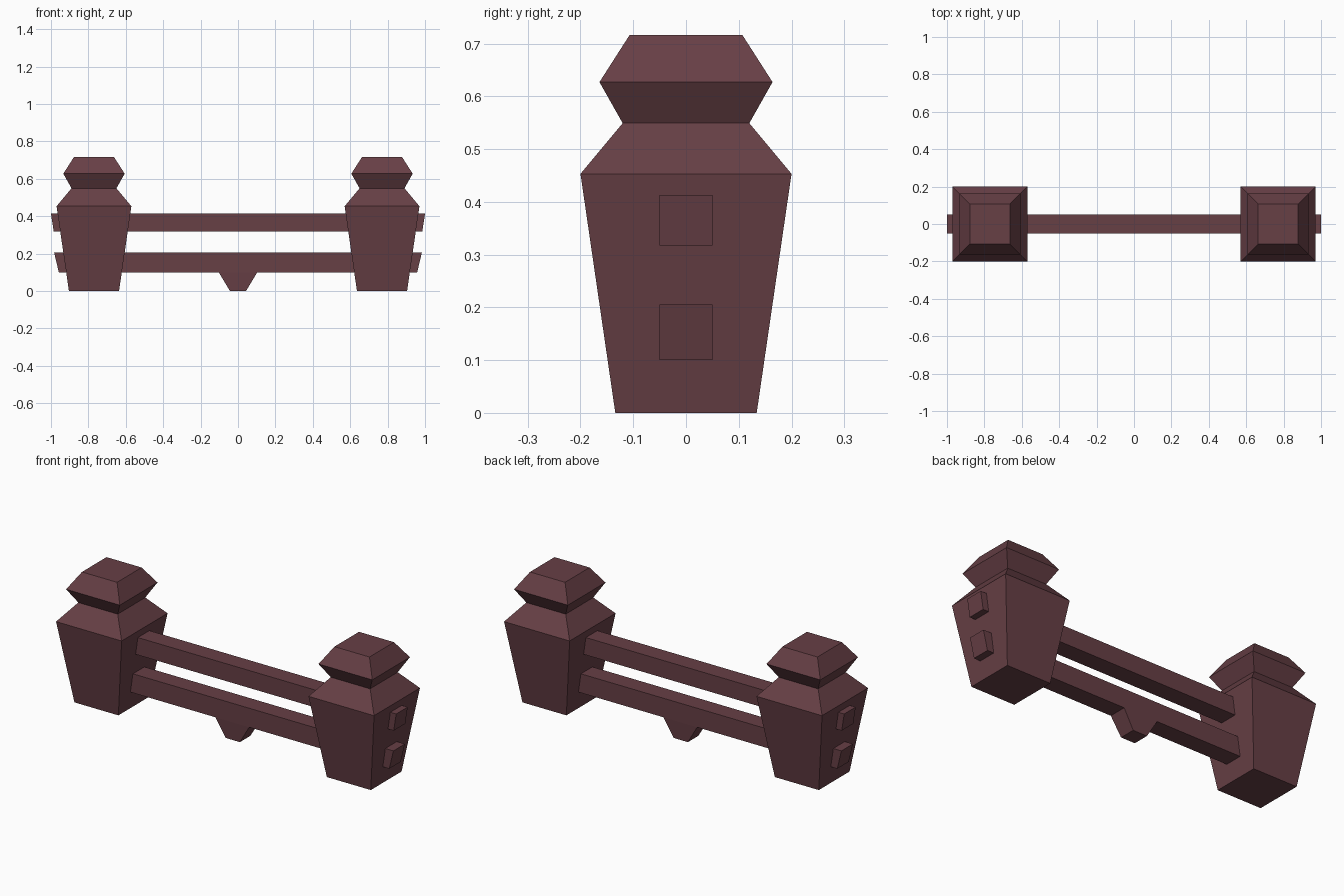
import bpy, bmesh

if "Cube" in bpy.data.objects:
    bpy.data.objects.remove(bpy.data.objects["Cube"])

wood = bpy.data.materials.new("dark red brown")
wood.diffuse_color = (0.135, 0.050, 0.060, 1)
wood.use_nodes = True
wood.node_tree.nodes["Principled BSDF"].inputs["Base Color"].default_value = wood.diffuse_color


def stack(name, rings, x=0.0):
    """Closed solid through rectangular rings (z, half x, half y)."""
    bm = bmesh.new()
    loops = []
    for z, hx, hy in rings:
        loops.append([bm.verts.new((x + sx * hx, sy * hy, z))
                      for sx, sy in ((-1, -1), (1, -1), (1, 1), (-1, 1))])
    for a, b in zip(loops, loops[1:]):
        for i in range(4):
            j = (i + 1) % 4
            bm.faces.new((a[i], a[j], b[j], b[i]))
    bm.faces.new(loops[0][::-1])
    bm.faces.new(loops[-1])
    bmesh.ops.recalc_face_normals(bm, faces=bm.faces)
    mesh = bpy.data.meshes.new(name)
    bm.to_mesh(mesh)
    bm.free()
    mesh.materials.append(wood)
    obj = bpy.data.objects.new(name, mesh)
    bpy.context.collection.objects.link(obj)
    return obj


# square posts with flared body and cap
profile = [(0, 0.134), (0.453, 0.2), (0.549, 0.12), (0.627, 0.164), (0.716, 0.107)]
for side, x in (("left", -0.77), ("right", 0.77)):
    stack(side + "_post", [(z, h, h) for z, h in profile], x)

# rails running through both posts, ends parallel to the post sides
stack("upper_rail", [(0.317, 0.985, 0.05), (0.413, 1.0, 0.05)])
stack("lower_rail", [(0.1, 0.958, 0.05), (0.205, 0.983, 0.05)])

# tapered centre foot under the lower rail
stack("centre_foot", [(0, 0.043, 0.045), (0.1, 0.103, 0.05)])
